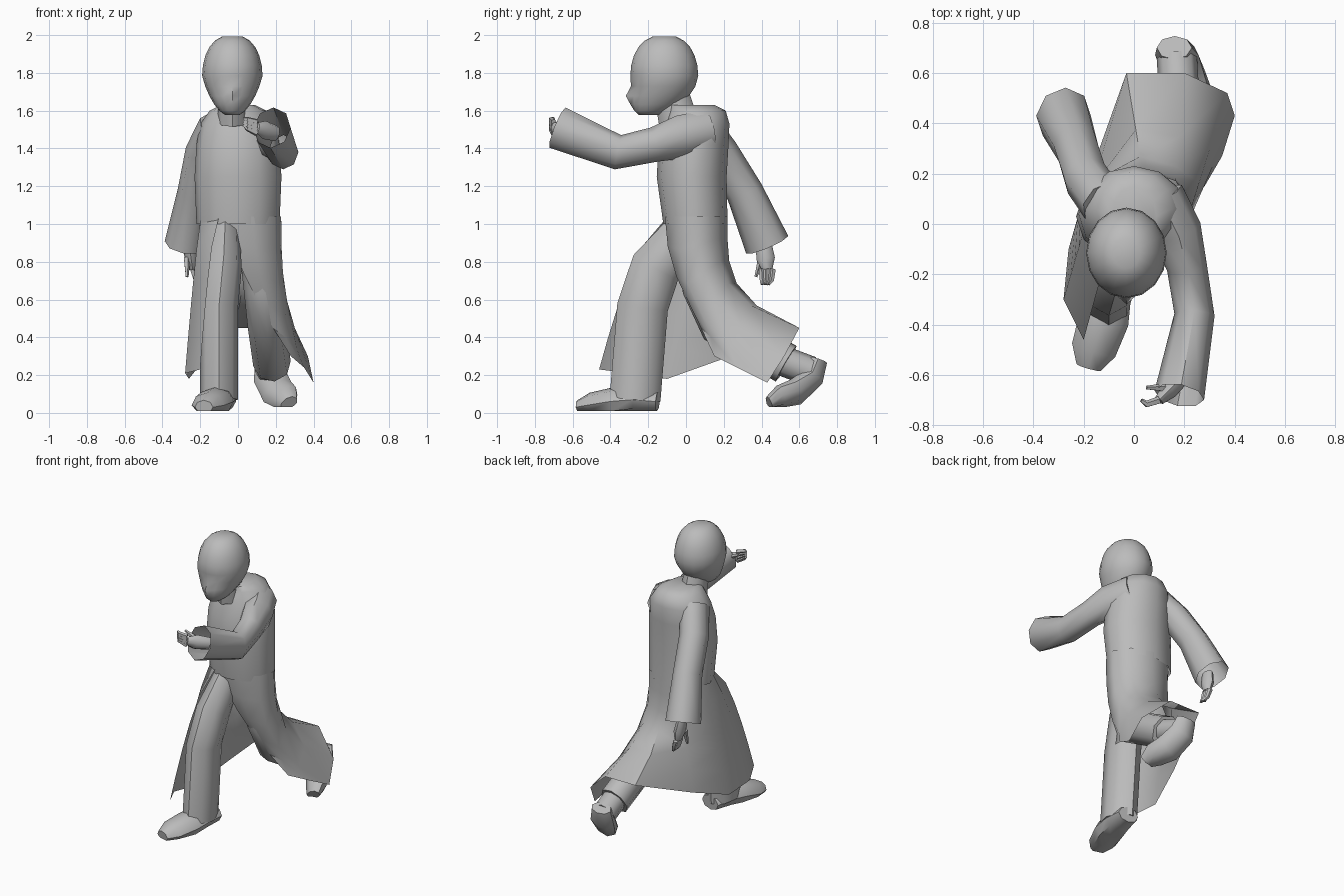
import bpy, bmesh, math
from mathutils import Vector

default_cube = bpy.data.objects.get("Cube")
if default_cube:
    bpy.data.objects.remove(default_cube, do_unlink=True)

grey = bpy.data.materials.new("plain grey")
grey.use_nodes = True
grey_value = (0.5, 0.5, 0.5, 1)
grey.diffuse_color = grey_value
grey.node_tree.nodes["Principled BSDF"].inputs["Base Color"].default_value = grey_value

X_AXIS, Y_AXIS, Z_AXIS = Vector((1, 0, 0)), Vector((0, 1, 0)), Vector((0, 0, 1))


def skin(name, rows, closed=True, start_cap=True, end_cap=True):
    """Bridge rows of points into one smooth surface."""
    bm = bmesh.new()
    rings = [[bm.verts.new(point) for point in row] for row in rows]
    count = len(rings[0])
    for lower, upper in zip(rings, rings[1:]):
        for i in range(count if closed else count - 1):
            j = (i + 1) % count
            bm.faces.new((lower[i], lower[j], upper[j], upper[i]))
    if start_cap:
        bm.faces.new(rings[0])
    if end_cap:
        bm.faces.new(rings[-1])
    bmesh.ops.recalc_face_normals(bm, faces=bm.faces)
    mesh = bpy.data.meshes.new(name)
    bm.to_mesh(mesh)
    bm.free()
    mesh.materials.append(grey)
    part = bpy.data.objects.new(name, mesh)
    bpy.context.collection.objects.link(part)
    bpy.ops.object.select_all(action='DESELECT')
    part.select_set(True)
    bpy.context.view_layer.objects.active = part
    bpy.ops.object.shade_smooth_by_angle(angle=math.radians(50))


def oval(centre, across, deep, sides):
    """Ring of points round a centre, from two half-axis vectors."""
    turns = [math.tau * i / sides for i in range(sides)]
    return [centre + across * math.cos(turn) + deep * math.sin(turn) for turn in turns]


def limb(name, path, hint, depth=1.0, sides=8, end_cap=True, floor=0.0):
    """Tube through (x, y, z, half width) stations; depth is relative to width."""
    points = [Vector(station[:3]) for station in path]
    last = len(points) - 1
    rows = []
    for i, station in enumerate(path):
        along = (points[min(i + 1, last)] - points[max(i - 1, 0)]).normalized()
        side = along.cross(hint).normalized()
        radius = station[3]
        ring = oval(points[i], side * radius, side.cross(along) * radius * depth, sides)
        for point in ring:
            point.z = max(point.z, floor)
        rows.append(ring)
    skin(name, rows, end_cap=end_cap)


def hand(side, wrist, knuckle, tip, spread, thumb_root, thumb_tip, hint):
    """Palm, four tapering fingers fanned along spread, and a thumb."""
    wrist, knuckle, tip, spread = map(Vector, (wrist, knuckle, tip, spread))
    middle = wrist.lerp(knuckle, 0.6)
    limb(side + "_palm", [(*wrist, .03), (*middle, .035), (*knuckle, .02)], hint, depth=1.4)
    for i in range(4):
        shift = spread * (i - 1.5)
        root, end = knuckle + shift, tip + shift * 0.6
        bend = root.lerp(end, 0.5) + (knuckle - wrist) * 0.15
        limb(f"{side}_finger_{i + 1}", [(*root, .016), (*bend, .014), (*end, .008)],
             hint, sides=5)
    limb(side + "_thumb", [(*thumb_root, .02), (*thumb_tip, .008)], hint, sides=5)


# Robe body, from the waist up to the collar: (height, y, half width, half depth)
skin("robe_body", [
    oval(Vector((0, y, z)), X_AXIS * width, Y_AXIS * depth, 12)
    for z, y, width, depth in [
        (1, .05, .22, .17), (1.25, .03, .23, .185), (1.42, .04, .22, .185),
        (1.53, .06, .2, .17), (1.6, .06, .15, .15), (1.63, .03, .09, .12)]],
    start_cap=False)

# Split skirt: each column falls from the waist oval to a hem point, and its
# flare power says how late the cloth swings outward on the way down
hem = [(-.2, -.46, .23, .6), (-.28, -.3, .21, .8), (-.26, -.1, .18, 1), (-.18, .18, .28, 2),
       (-.03, .6, .45, 4), (.2, .6, .45, 4), (.37, .52, .3, 3), (.4, .43, .16, 2.5),
       (.35, .27, .24, 2), (.28, .15, .3, 1.4)]
skirt_rows = []
for step in range(6):
    fall = step / 5
    row = []
    for column, (x, y, z, flare) in enumerate(hem):
        turn = math.radians(240 - 39 * column)
        top = Vector((.01 + .22 * math.cos(turn), .05 + .17 * math.sin(turn), 1.04))
        point = top.lerp(Vector((x, y, z)), fall ** flare)
        point.z = top.z + (z - top.z) * fall
        row.append(point)
    skirt_rows.append(row)
skin("robe_skirt", skirt_rows, closed=False, start_cap=False, end_cap=False)

# Sleeves, open at the cuffs
limb("left_sleeve", [
    (.1, .11, 1.49, .1), (.17, -.03, 1.46, .1), (.21, -.17, 1.42, .08),
    (.24, -.36, 1.38, .08), (.18, -.68, 1.51, .1)], Z_AXIS, depth=1.15, end_cap=False)
limb("right_sleeve", [
    (-.12, .08, 1.52, .09), (-.19, .18, 1.38, .09), (-.23, .31, 1.17, .09),
    (-.28, .43, .89, .11)], Y_AXIS, depth=1.1, end_cap=False)

# Trousers
limb("right_trouser_leg", [
    (-.07, 0, .97, .08), (-.08, -.16, .77, .1), (-.1, -.23, .56, .1),
    (-.1, -.27, .07, .1)], Y_AXIS, depth=1.35)
limb("left_trouser_leg", [
    (.09, .05, .93, .09), (.13, .09, .66, .1), (.15, .17, .47, .1),
    (.18, .53, .26, .1)], Y_AXIS, depth=1.1)

# Shoes, flattened under the sole, and the bare left ankle
limb("right_shoe", [
    (-.08, -.15, .06, .07), (-.1, -.27, .07, .09), (-.12, -.38, .06, .1),
    (-.16, -.5, .04, .09), (-.18, -.57, .03, .05)], Z_AXIS, depth=.75, floor=.01)
limb("left_shoe", [
    (.16, .7, .28, .07), (.17, .67, .19, .09), (.21, .58, .11, .09),
    (.25, .5, .08, .08), (.27, .44, .05, .05)], Y_AXIS, depth=.7, floor=.03)
limb("left_ankle", [(.18, .5, .28, .08), (.17, .66, .22, .08)], Z_AXIS)

# Neck
limb("neck", [(-.03, -.04, 1.54, .08), (-.03, -.08, 1.7, .07)], Y_AXIS, depth=1.3)

# Head: an egg of level rings that narrows and moves forward toward the chin
head_rings = []
for step in range(1, 12):
    tilt = math.pi * step / 12
    low = max(0, math.cos(tilt))
    girth = math.sin(tilt) ** 0.8
    centre = Vector((-.03, -.115 - .085 * low ** 2, 1.785 - .215 * math.cos(tilt)))
    head_rings.append(oval(centre, X_AXIS * .16 * girth * (1 - .3 * low),
                           Y_AXIS * .18 * girth * (1 - .1 * low), 16))

# Face: lips and nose pushed out, eye sockets pressed in on both sides
face_middle = 12
mouth, nose, eyes = head_rings[2:5]
mouth[face_middle].y -= .01
nose[face_middle].y -= .03
for side in (-1, 1):
    eyes[face_middle + side].y += .02
skin("head", head_rings)

# Hands
hand("left", (.2, -.6, 1.48), (.1, -.7, 1.51), (.03, -.7, 1.54), (0, 0, .02),
     (.14, -.65, 1.51), (.05, -.65, 1.55), Z_AXIS)
hand("right", (-.26, .41, .9), (-.24, .43, .76), (-.21, .42, .68), (0, .02, 0),
     (-.27, .4, .82), (-.27, .37, .72), Y_AXIS)
